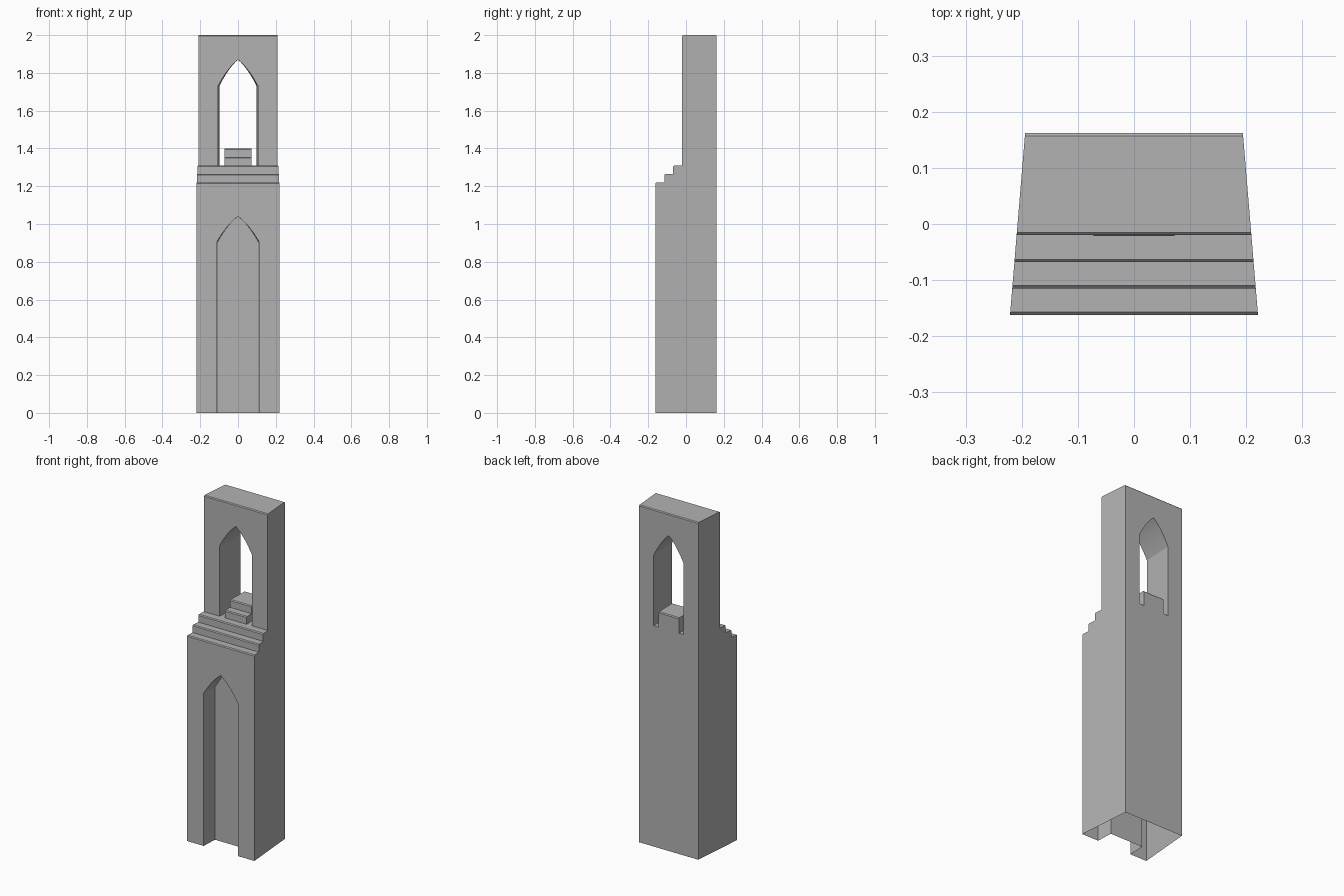
import bpy
import bmesh
import math

DEPTH = 0.162      # half depth of the tower
NARROW = 0.122     # how much the width shrinks from front to back
CHAMFER = 0.005
HALF_ARCH = 0.112

old = bpy.data.objects.get("Cube")
if old:
    bpy.data.objects.remove(old, do_unlink=True)

stone = bpy.data.materials.new("grey_stone")
stone.use_nodes = True
grey = (0.45, 0.45, 0.45, 1)
stone.diffuse_color = grey
stone.node_tree.nodes["Principled BSDF"].inputs["Base Color"].default_value = grey


def prism(name, profile, offset, place):
    """Extrude a 2D profile; place() maps (a, b, offset) to a 3D point."""
    bm = bmesh.new()
    rings = [[bm.verts.new(place(a, b, o)) for a, b in profile] for o in offset]
    count = len(profile)
    for ring in rings:
        bm.faces.new(ring)
    for i in range(count):
        j = (i + 1) % count
        bm.faces.new((rings[0][i], rings[0][j], rings[1][j], rings[1][i]))
    bmesh.ops.recalc_face_normals(bm, faces=bm.faces)
    mesh = bpy.data.meshes.new(name)
    bm.to_mesh(mesh)
    bm.free()
    mesh.materials.append(stone)
    obj = bpy.data.objects.new(name, mesh)
    bpy.context.collection.objects.link(obj)
    return obj


def stepped(name, base, steps, half_width):
    """Side profile with chamfered risers, extruded across the width."""
    points = [(DEPTH, base)]
    low = base
    for y, z in steps:
        points += [(y, low), (y, z - CHAMFER), (y + CHAMFER, z)]
        low = z
    points += [(DEPTH - CHAMFER, low), (DEPTH, low - CHAMFER)]
    return prism(name, points, (-half_width, half_width), lambda y, z, x: (x, y, z))


def arch_cutter(name, bottom, spring, apex, front, back):
    """Pointed arch outline extruded from front to back."""
    rise = apex - spring
    side = []
    for i in range(9):
        t = i / 8
        x = (1 - t) ** 2 * HALF_ARCH + 2 * t * (1 - t) * 0.52 * HALF_ARCH
        z = 2 * t * (1 - t) * 0.69 * rise + t * t * rise
        side.append((x, spring + z))
    mirrored = [(-x, z) for x, z in reversed(side[:-1])]
    outline = [(HALF_ARCH, bottom)] + side + mirrored + [(-HALF_ARCH, bottom)]
    cutter = prism(name, outline, (front, back), lambda x, z, y: (x, y, z))
    cutter.hide_render = True
    return cutter


def cut(target, cutter):
    mod = target.modifiers.new("cut", 'BOOLEAN')
    mod.operation = 'DIFFERENCE'
    mod.solver = 'EXACT'
    mod.object = cutter
    bpy.context.view_layer.objects.active = target
    bpy.ops.object.modifier_apply(modifier=mod.name)
    bpy.data.objects.remove(cutter, do_unlink=True)


def finish(obj, base):
    """Open the underside, narrow towards the back and shade."""
    bm = bmesh.new()
    bm.from_mesh(obj.data)
    under = [f for f in bm.faces if all(abs(v.co.z - base) < 1e-4 for v in f.verts)]
    bmesh.ops.delete(bm, geom=under, context='FACES')
    for v in bm.verts:
        v.co.x *= 1 - NARROW * (v.co.y + DEPTH) / (2 * DEPTH)
    bm.to_mesh(obj.data)
    bm.free()
    bpy.ops.object.select_all(action='DESELECT')
    obj.select_set(True)
    bpy.context.view_layer.objects.active = obj
    bpy.ops.object.shade_smooth_by_angle(angle=math.radians(25))


# Tower body with the steps up to the thinner upper wall
tower = stepped("tower_body", 0, [(-DEPTH, 1.22), (-0.115, 1.265), (-0.068, 1.31), (-0.02, 2.0)], 0.221)

# Blind niche below and open window above
cut(tower, arch_cutter("niche_cutter", -0.1, 0.905, 1.04, -0.3, -0.062))
cut(tower, arch_cutter("window_cutter", 1.31, 1.73, 1.87, -0.05, 0.3))
finish(tower, 0)

# Small stepped block standing in the window
block = stepped("window_steps", 1.31, [(-0.021, 1.355), (0.026, 1.40)], 0.076)
finish(block, 1.31)
